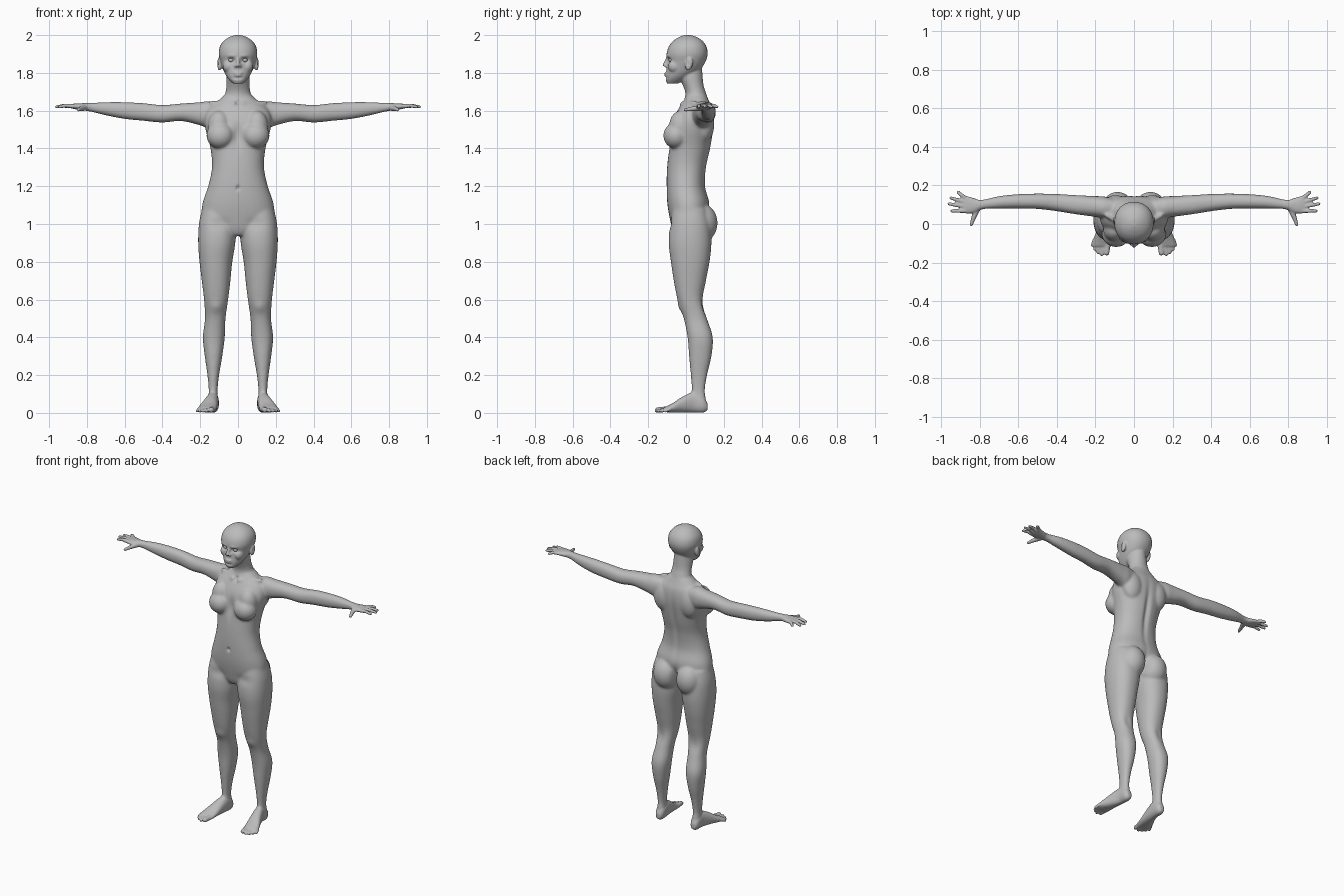
import bpy, bmesh, math
from mathutils import Vector, Matrix

if "Cube" in bpy.data.objects:
    bpy.data.objects.remove(bpy.data.objects["Cube"])

clay = bpy.data.materials.new("clay grey")
clay.use_nodes = True
GREY = (0.5, 0.5, 0.5, 1)
clay.diffuse_color = GREY
clay.node_tree.nodes["Principled BSDF"].inputs["Base Color"].default_value = GREY


def spline(keys, steps=5):
    """Catmull-Rom through tuples of numbers."""
    out = []
    for i in range(len(keys) - 1):
        quad = [keys[max(0, min(len(keys) - 1, i + k))] for k in (-1, 0, 1, 2)]
        for s in range(steps):
            t = s / steps
            out.append([b + t / 2 * (c - a + t * (2 * a - 5 * b + 4 * c - d + t * (3 * (b - c) + d - a)))
                        for a, b, c, d in zip(*quad)])
    return out + [list(keys[-1])]


def loft(bm, axis, keys, square=0.9, sides=32):
    """Closed skin over rings given as (position, u low, u high, v low, v high)."""
    rings = []
    for t, u0, u1, v0, v1 in spline(keys):
        ring = []
        for k in range(sides):
            a = math.tau * k / sides
            c, s = math.cos(a), math.sin(a)
            u = (u0 + u1) / 2 + (u1 - u0) / 2 * math.copysign(abs(c) ** square, c)
            v = (v0 + v1) / 2 + (v1 - v0) / 2 * math.copysign(abs(s) ** square, s)
            ring.append(bm.verts.new({"x": (t, u, v), "y": (u, t, v), "z": (u, v, t)}[axis]))
        rings.append(ring)
    faces = [bm.faces.new(rings[0]), bm.faces.new(rings[-1][::-1])]
    for lo, hi in zip(rings, rings[1:]):
        for k in range(sides):
            n = (k + 1) % sides
            faces.append(bm.faces.new((lo[k], hi[k], hi[n], lo[n])))
    bmesh.ops.recalc_face_normals(bm, faces=faces)


def blob(bm, centre, radii, tilt=0):
    m = Matrix.Translation(centre) @ Matrix.Rotation(tilt, 4, "X") @ Matrix.Diagonal((*radii, 1))
    bmesh.ops.create_icosphere(bm, subdivisions=4, radius=1, matrix=m)


def capsule(bm, p, r, q, s):
    """Tapered rod with a ball at each end."""
    p, q = Vector(p), Vector(q)
    turn = (q - p).to_track_quat("Z", "Y").to_matrix().to_4x4()
    bmesh.ops.create_cone(bm, cap_ends=True, segments=20, radius1=r, radius2=s, depth=(q - p).length,
                          matrix=Matrix.Translation((p + q) / 2) @ turn)
    blob(bm, p, (r, r, r))
    blob(bm, q, (s, s, s))


bm = bmesh.new()

# Leg, hip to ankle
loft(bm, "z", [(.07, .105, .158, .025, .105), (.12, .108, .155, .03, .1), (.2, .1, .162, .025, .112),
               (.3, .083, .176, .016, .135), (.4, .07, .186, .008, .142), (.5, .066, .175, -.012, .112),
               (.6, .052, .18, -.045, .09), (.7, .04, .192, -.065, .106), (.8, .03, .204, -.08, .125),
               (.9, .014, .211, -.092, .135), (1, .01, .207, -.085, .13), (1.08, .02, .19, -.07, .11)])
# Foot and toes
loft(bm, "y", [(-.115, .118, .215, .004, .03), (-.07, .112, .208, .002, .052), (-.02, .107, .186, .002, .085),
               (.04, .102, .165, .002, .11), (.09, .102, .16, .001, .09), (.114, .115, .147, .014, .05)])
for root, tip, end, r in ((.135, .142, -.15, .016), (.16, .167, -.157, .011), (.178, .186, -.147, .0105),
                          (.194, .203, -.131, .01), (.207, .216, -.11, .0095)):
    capsule(bm, (root, -.085, .02), r, (tip, end, r), r * .9)
# Arm, shoulder to knuckles
loft(bm, "x", [(.06, .05, .12, 1.55, 1.63), (.15, .03, .142, 1.51, 1.65), (.2, .037, .145, 1.522, 1.645),
               (.3, .05, .15, 1.545, 1.638), (.4, .066, .156, 1.537, 1.63), (.5, .078, .158, 1.546, 1.64),
               (.6, .08, .155, 1.556, 1.645), (.7, .08, .145, 1.575, 1.645), (.79, .076, .125, 1.597, 1.641),
               (.83, .058, .134, 1.602, 1.639), (.87, .054, .146, 1.609, 1.637), (.89, .064, .142, 1.614, 1.633)])
# Fingers and thumb
for y, x, tip in ((.133, .912, .164), (.113, .95, .135), (.091, .96, .104), (.068, .946, .068)):
    knuckle, end = Vector((.875, y, 1.623)), Vector((x, tip, 1.62))
    middle = (knuckle + end) / 2 + Vector((0, 0, .006))
    capsule(bm, knuckle, .0115, middle, .0105)
    capsule(bm, middle, .0105, end, .0085)
capsule(bm, (.81, .085, 1.615), .016, (.832, .035, 1.61), .0125)
capsule(bm, (.832, .035, 1.61), .0125, (.845, -.004, 1.604), .009)
# Bust, seat, shoulder blade, collarbone
blob(bm, (.093, -.052, 1.468), (.074, .068, .07))
blob(bm, (.1, -.03, 1.515), (.06, .06, .085))
blob(bm, (.085, .077, 1.005), (.085, .09, .105))
blob(bm, (.095, .095, 1.53), (.07, .055, .1))
capsule(bm, (.02, -.022, 1.635), .013, (.14, .045, 1.64), .014)
# Ear, nostril, cheek
blob(bm, (.098, .016, 1.848), (.013, .02, .036), -.2)
blob(bm, (.011, -.105, 1.837), (.009, .011, .008))
blob(bm, (.05, -.06, 1.835), (.03, .035, .035))

# Mirror every paired part
copy = bmesh.ops.duplicate(bm, geom=bm.verts[:] + bm.edges[:] + bm.faces[:])["geom"]
bmesh.ops.scale(bm, vec=(-1, 1, 1), verts=[g for g in copy if isinstance(g, bmesh.types.BMVert)])
bmesh.ops.reverse_faces(bm, faces=[g for g in copy if isinstance(g, bmesh.types.BMFace)])


def centred(keys):
    return [(z, -w, w, front, back) for z, w, front, back in keys]


# Torso
loft(bm, "z", centred([(.938, .03, -.055, .03), (.96, .1, -.068, .07), (1, .185, -.08, .1),
                       (1.1, .19, -.098, .125), (1.2, .158, -.103, .102), (1.3, .138, -.1, .108),
                       (1.4, .146, -.09, .13), (1.5, .172, -.08, .145), (1.56, .178, -.065, .147),
                       (1.61, .16, -.04, .14), (1.645, .115, -.018, .125), (1.68, .075, 0, .11)]))
# Neck and head
loft(bm, "z", centred([(1.6, .09, -.03, .12), (1.68, .07, -.004, .11), (1.73, .062, -.015, .094),
                       (1.78, .06, -.04, .088), (1.83, .055, -.05, .085)]), 1)
loft(bm, "z", centred([(1.743, .026, -.1, -.045), (1.765, .048, -.109, 0), (1.79, .066, -.107, .04),
                       (1.82, .08, -.103, .078), (1.86, .093, -.1, .104), (1.9, .102, -.103, .115),
                       (1.94, .096, -.091, .108), (1.97, .075, -.067, .087), (1.99, .045, -.036, .056),
                       (2, .015, -.008, .025)]), .92)
# Nose and lips
capsule(bm, (0, -.097, 1.88), .008, (0, -.114, 1.842), .0095)
blob(bm, (0, -.105, 1.798), (.024, .01, .006))
blob(bm, (0, -.104, 1.786), (.02, .011, .007))

mesh = bpy.data.meshes.new("body")
bm.to_mesh(mesh)
bm.free()
mesh.materials.append(clay)
body = bpy.data.objects.new("body", mesh)
bpy.context.collection.objects.link(body)
bpy.ops.object.select_all(action="DESELECT")
body.select_set(True)
bpy.context.view_layer.objects.active = body

# Fuse all parts into one skin
fuse = body.modifiers.new("fuse", "REMESH")
fuse.mode = "VOXEL"
fuse.voxel_size = .0055
bpy.ops.object.convert(target="MESH")

# Blend the joins, more on the trunk and limbs than on face, hands and feet
soft = body.vertex_groups.new(name="soft")
for v in body.data.vertices:
    x, z = abs(v.co.x), v.co.z
    trunk = x < .78 and .1 < z < 1.73
    soft.add([v.index], 1 if trunk else .1, "REPLACE")
blend = body.modifiers.new("blend", "SMOOTH")
blend.factor, blend.iterations, blend.vertex_group = .5, 24, "soft"
bpy.ops.object.convert(target="MESH")

# Sculpted dents and swells: centre, reach, push (paired across x)
DABS = [((.037, -.1, 1.868), (.018, .04, .012), (0, .016, 0)),     # eye socket
        ((.035, -.1, 1.89), (.022, .03, .008), (0, -.004, 0)),     # brow
        ((.102, .01, 1.85), (.02, .009, .016), (-.007, 0, 0)),     # ear hollow
        ((0, -.1, 1.773), (.03, .03, .007), (0, .006, 0)),         # chin crease
        ((0, .14, 1.35), (.018, .06, .17), (0, -.014, 0)),         # spine
        ((0, .15, .99), (.016, .09, .06), (0, -.03, 0)),           # seat cleft
        ((0, -.1, 1.19), (.009, .03, .012), (0, .012, 0)),         # navel
        ((0, -.09, 1.47), (.022, .05, .06), (0, .014, 0)),         # breastbone
        ((.1, -.07, 1.0), (.05, .05, .03), (0, .007, 0)),          # groin fold
        ((.115, -.03, .56), (.03, .04, .03), (0, -.007, 0)),       # kneecap
        ((.125, .09, .56), (.025, .04, .05), (0, -.007, 0)),       # knee hollow
        ((0, -.02, 1.64), (.016, .03, .014), (0, .012, 0))]        # throat notch
for v in body.data.vertices:
    start = v.co.copy()
    for centre, reach, push in DABS:
        side = -1 if start.x < 0 and centre[0] else 1
        d = [(start[i] * (side if i == 0 else 1) - centre[i]) / reach[i] for i in range(3)]
        fall = math.exp(-sum(k * k for k in d))
        v.co += Vector((push[0] * side, push[1], push[2])) * fall
bpy.ops.object.shade_smooth()

# Eyeballs
for side, name in ((1, "left_eye"), (-1, "right_eye")):
    bm = bmesh.new()
    blob(bm, (side * .036, -.077, 1.868), (.0145, .0145, .012))
    eye = bpy.data.meshes.new(name)
    bm.to_mesh(eye)
    bm.free()
    eye.materials.append(clay)
    eye.shade_smooth()
    bpy.context.collection.objects.link(bpy.data.objects.new(name, eye))
